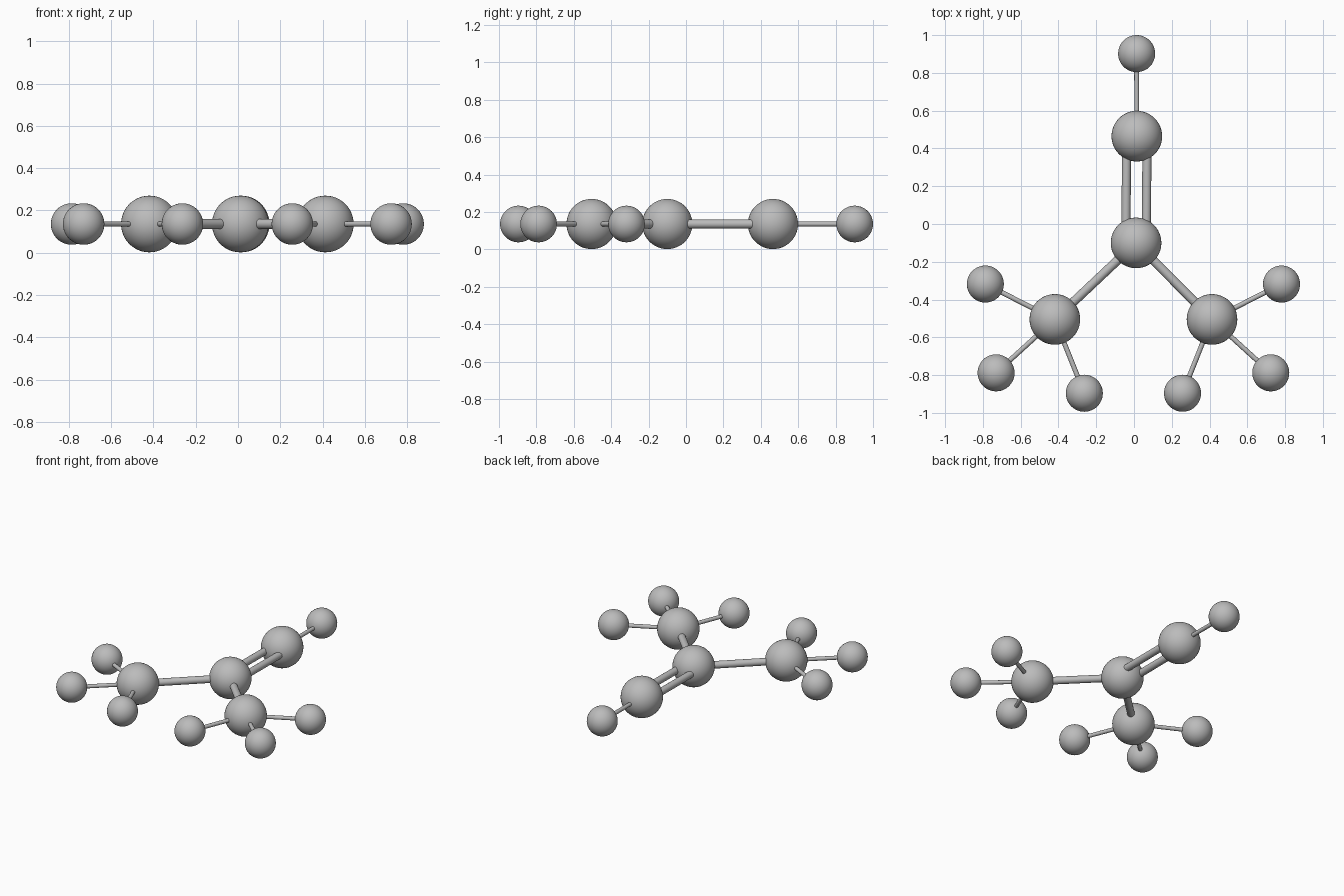
import bpy
from mathutils import Vector

cube = bpy.data.objects.get("Cube")
if cube:
    bpy.data.objects.remove(cube, do_unlink=True)

LEVEL = 0.136                   # height of the flat molecule's plane
BIG, SMALL = 0.134, 0.098       # ball radii
THICK, THIN = 0.024, 0.013      # rod radii

grey = bpy.data.materials.new("plain_grey")
grey.use_nodes = True
colour = (0.5, 0.5, 0.5, 1)
grey.diffuse_color = colour
grey.node_tree.nodes["Principled BSDF"].inputs["Base Color"].default_value = colour


def finish(name):
    ob = bpy.context.object
    ob.name = name
    ob.data.materials.append(grey)
    bpy.ops.object.shade_smooth_by_angle()
    return ob


def ball(name, x, y, radius):
    centre = Vector((x, y, LEVEL))
    bpy.ops.mesh.primitive_uv_sphere_add(segments=48, ring_count=24,
                                         radius=radius, location=centre)
    finish(name)
    return centre


def rod(name, start, end, radius, shift=0):
    """Cylinder between two ball centres, moved sideways by shift."""
    along = end - start
    side = along.cross(Vector((0, 0, 1))).normalized() * shift
    bpy.ops.mesh.primitive_cylinder_add(vertices=24, radius=radius,
                                        depth=along.length,
                                        location=(start + end) / 2 + side)
    ob = finish(name)
    ob.rotation_euler = along.to_track_quat('Z', 'Y').to_euler()


# Central stem with its double rod and end ball
hub = ball("hub_ball", 0.011, -0.10, BIG)
stem = ball("stem_ball", 0.015, 0.465, BIG)
tip = ball("tip_ball", 0.014, 0.902, SMALL)
rod("left_double_rod", hub, stem, THICK, 0.054)
rod("right_double_rod", hub, stem, THICK, -0.054)
rod("tip_rod", stem, tip, THIN)

# Two mirrored branches, each with three small balls
for side, sign in (("left", 1), ("right", -1)):
    def mirrored(x):
        return sign * x - 0.003
    branch = ball(side + "_branch_ball", mirrored(0.416), -0.505, BIG)
    rod(side + "_branch_rod", hub, branch, THICK)
    ends = (("outer", 0.784, -0.318), ("front", 0.727, -0.788),
            ("inner", 0.260, -0.896))
    for place, x, y in ends:
        end = ball(f"{side}_{place}_ball", mirrored(x), y, SMALL)
        rod(f"{side}_{place}_rod", branch, end, THIN)
